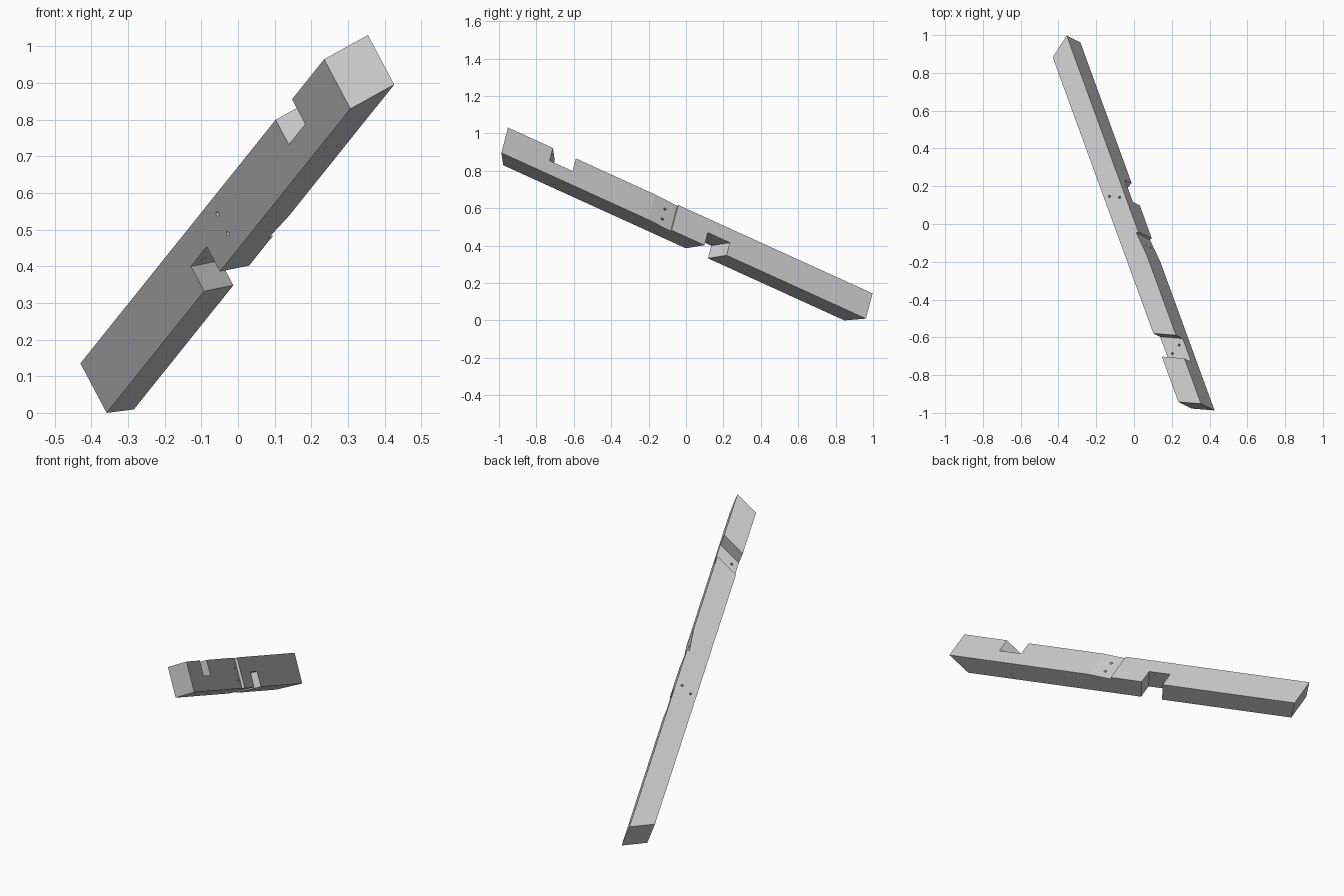
import bpy
import bmesh
from mathutils import Vector, Matrix

cube = bpy.data.objects.get("Cube")
if cube:
    bpy.data.objects.remove(cube, do_unlink=True)

WIDTH, HEIGHT, LENGTH, MITRE = 0.1165, 0.157, 2.112, 0.072
HALF = HEIGHT / 2

# Local axes of the beam: along its length, across its width, down its height
along = Vector((-0.315, 0.864, -0.393)).normalized()
down = Vector((0.478, -0.287, -0.828))
down = (down - along * down.dot(along)).normalized()
across = down.cross(along)
corner = Vector((0.235, -0.942, 0.965))
frame = Matrix((along, across, down)).transposed().to_4x4()
frame.translation = corner

wood = bpy.data.materials.new("pale_grey")
wood.use_nodes = True
grey = (0.6, 0.6, 0.6, 1)
wood.diffuse_color = grey
wood.node_tree.nodes["Principled BSDF"].inputs["Base Color"].default_value = grey


def add_object(name, bm):
    bmesh.ops.recalc_face_normals(bm, faces=bm.faces)
    mesh = bpy.data.meshes.new(name)
    bm.to_mesh(mesh)
    bm.free()
    mesh.materials.append(wood)
    obj = bpy.data.objects.new(name, mesh)
    bpy.context.scene.collection.objects.link(obj)
    return obj


def prism(name, plan, top, bottom):
    """Extrude a plan (along, across) from one depth to another."""
    bm = bmesh.new()
    face = bm.faces.new([bm.verts.new((s, t, top)) for s, t in plan])
    new = bmesh.ops.extrude_face_region(bm, geom=[face])["geom"]
    verts = [g for g in new if isinstance(g, bmesh.types.BMVert)]
    bmesh.ops.translate(bm, verts=verts, vec=(0, 0, bottom - top))
    return add_object(name, bm)


def skewed_plan(s0, s1, skew):
    """Parallelogram crossing the beam, extended past both sides."""
    edge = lambda s, f: (s + skew * f, WIDTH * f)
    return [edge(s0, -0.5), edge(s1, -0.5), edge(s1, 1.5), edge(s0, 1.5)]


def drill(name, a, b, radius=0.0065):
    """Cylinder between two points, extended past both ends."""
    a, b = Vector(a), Vector(b)
    axis = b - a
    turn = Vector((0, 0, 1)).rotation_difference(axis).to_matrix().to_4x4()
    bm = bmesh.new()
    bmesh.ops.create_cone(bm, cap_ends=True, segments=12, radius1=radius,
                          radius2=radius, depth=axis.length * 1.5,
                          matrix=Matrix.Translation((a + b) / 2) @ turn)
    return add_object(name, bm)


# Beam with mitred ends
beam = prism("beam", [(0, 0), (LENGTH, 0), (LENGTH + MITRE, WIDTH), (-MITRE, WIDTH)],
             0, HEIGHT)

# Half-lap notches in the upper and lower faces, and a shallow wedge in the side
cutters = [
    prism("upper_notch", skewed_plan(0.278, 0.42, -MITRE), -0.1, HALF),
    prism("lower_notch", skewed_plan(1.13, 1.267, 0.055), HALF, HEIGHT + 0.1),
    prism("side_wedge", [(0.84, WIDTH), (0.982, WIDTH - 0.013),
                         (0.982, WIDTH + 0.05), (0.84, WIDTH + 0.05)],
          -0.1, HEIGHT + 0.1),
]

# Bolt holes in pairs: through the height at the notches, through the side at the wedge
for s, t in [(0.3, 0.032), (0.325, 0.084), (1.243, 0.032), (1.21, 0.084)]:
    cutters.append(drill("notch_hole", (s, t, 0), (s, t, HEIGHT)))
for r in (0.041, 0.103):
    cutters.append(drill("side_hole", (0.984, 0, r), (0.912, WIDTH, r + 0.012)))

for cutter in cutters:
    cutter.hide_render = True
    mod = beam.modifiers.new(cutter.name, "BOOLEAN")
    mod.operation = "DIFFERENCE"
    mod.solver = "EXACT"
    mod.object = cutter

# Bake the cuts, drop the cutters and tilt the beam into place
graph = bpy.context.evaluated_depsgraph_get()
cut_mesh = bpy.data.meshes.new_from_object(beam.evaluated_get(graph))
beam.modifiers.clear()
beam.data = cut_mesh
for cutter in cutters:
    bpy.data.objects.remove(cutter, do_unlink=True)
cut_mesh.transform(frame)
lowest = min(v.co.z for v in cut_mesh.vertices)
cut_mesh.transform(Matrix.Translation((0, 0, -lowest)))
cut_mesh.update()
